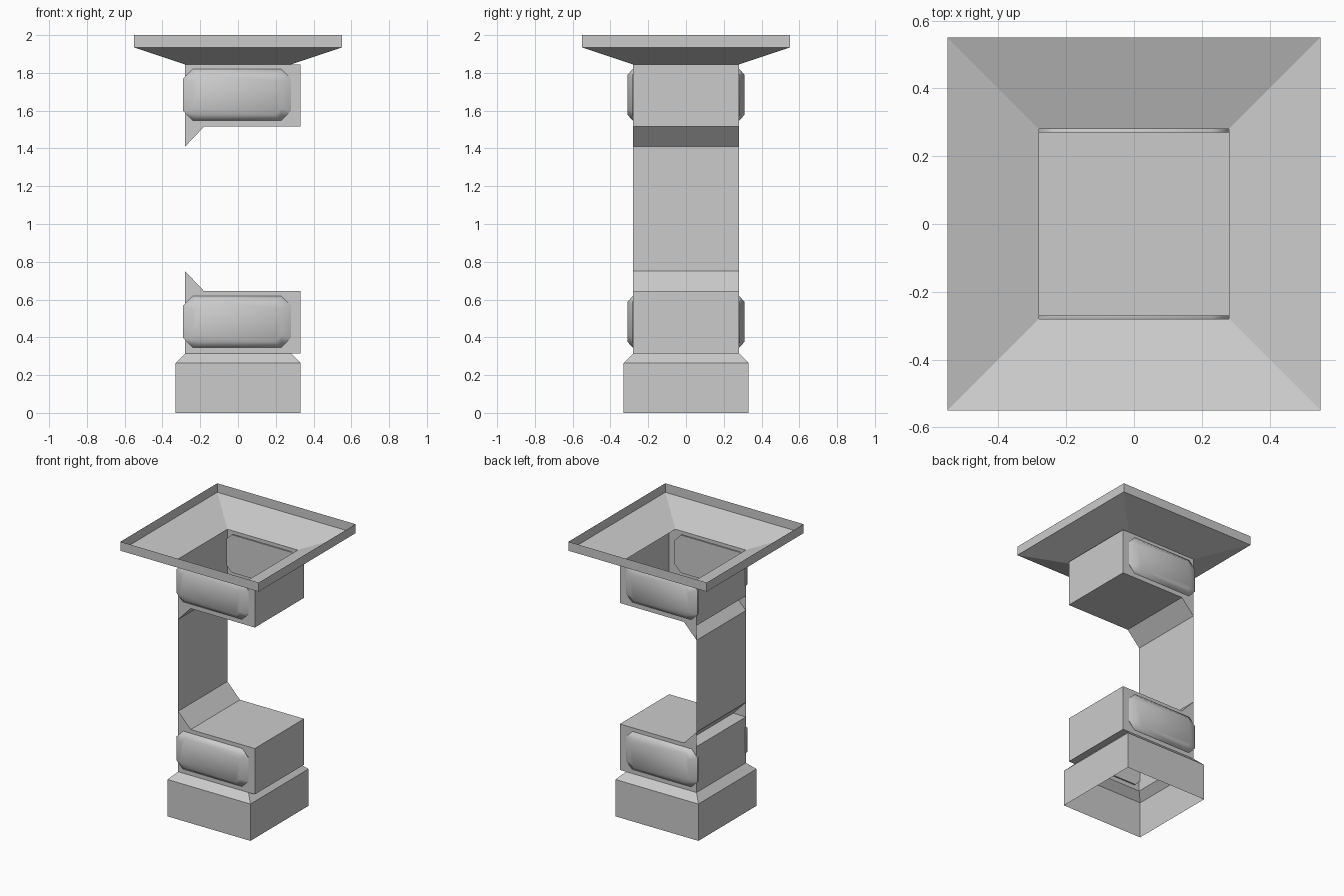
import bpy, bmesh

if "Cube" in bpy.data.objects:
    bpy.data.objects.remove(bpy.data.objects["Cube"])

MID = 1.08   # height about which the two sockets mirror
W = 0.28     # half width of the shaft


def make(name, faces, smooth=False):
    """Object from a list of polygons, each a list of points."""
    bm = bmesh.new()
    for f in faces:
        bm.faces.new([bm.verts.new(p) for p in f])
    bmesh.ops.remove_doubles(bm, verts=bm.verts, dist=1e-5)
    bmesh.ops.recalc_face_normals(bm, faces=bm.faces)
    for f in bm.faces:
        f.smooth = smooth
    me = bpy.data.meshes.new(name)
    bm.to_mesh(me)
    bm.free()
    ob = bpy.data.objects.new(name, me)
    bpy.context.collection.objects.link(ob)
    return ob


def loft(rings):
    faces = []
    for a, b in zip(rings, rings[1:]):
        n = len(a)
        faces += [[a[i], a[(i + 1) % n], b[(i + 1) % n], b[i]] for i in range(n)]
    return faces


def square(r, z):
    return [(-r, -r, z), (r, -r, z), (r, r, z), (-r, r, z)]


def sweep(path):
    """Extrude an x-z polyline across the shaft depth."""
    return [[(a[0], -W, a[1]), (b[0], -W, b[1]), (b[0], W, b[1]), (a[0], W, a[1])]
            for a, b in zip(path, path[1:])]


# open base and flared top tray
make("base", loft([square(0.33, 0), square(0.33, 0.265), square(W, 0.315)]))
make("top_tray", loft([square(W, 1.845), square(0.55, 1.935), square(0.55, 2.0)]))

# thin back wall joining the two blocks
make("connecting_wall", sweep([(-W, 0.75), (-W, 1.41)]))


def octagon(cx, cz, hx, hz, c, y):
    pts = [(-hx + c, -hz), (hx - c, -hz), (hx, -hz + c), (hx, hz - c),
           (hx - c, hz), (-hx + c, hz), (-hx, hz - c), (-hx, -hz + c)]
    return [(cx + x, y, cz + z) for x, z in pts]


for level, flip in (("lower", False), ("upper", True)):
    def h(p):
        return (p[0], 2 * MID - p[1]) if flip else p

    # hollow block, its sloped fillet and side faces
    shell = [h(p) for p in [(W, 0.315), (0.33, 0.315), (0.33, 0.645),
                            (-0.18, 0.645), (-W, 0.645), (-W, 0.315)]]
    slope = [h(p) for p in [(-0.18, 0.645), (-W, 0.75)]]
    side = [h(p) for p in [(-W, 0.315), (W, 0.315), (0.33, 0.315), (0.33, 0.645),
                           (-0.18, 0.645), (-W, 0.75), (-W, 0.645)]]
    caps = [[(x, y, z) for x, z in side] for y in (-W, W)]
    make(level + "_block", sweep(shell) + caps)
    make(level + "_slope", sweep(slope))

    # padded panels on front and back
    cz = 1.684 if flip else 0.482
    for where, s in (("front", -1), ("back", 1)):
        rings = [octagon(-0.005, cz, 0.285, 0.136, 0.05, s * 0.27),
                 octagon(-0.005, cz, 0.285, 0.136, 0.05, s * 0.283),
                 octagon(-0.005, cz, 0.235, 0.105, 0.035, s * 0.31)]
        make(level + "_" + where + "_panel",
             loft(rings) + [rings[0], rings[-1]], smooth=True)
        ob = bpy.data.objects[level + "_" + where + "_panel"]
        bpy.ops.object.select_all(action='DESELECT')
        ob.select_set(True)
        bpy.context.view_layer.objects.active = ob
        bpy.ops.object.shade_smooth_by_angle(angle=1.0)
